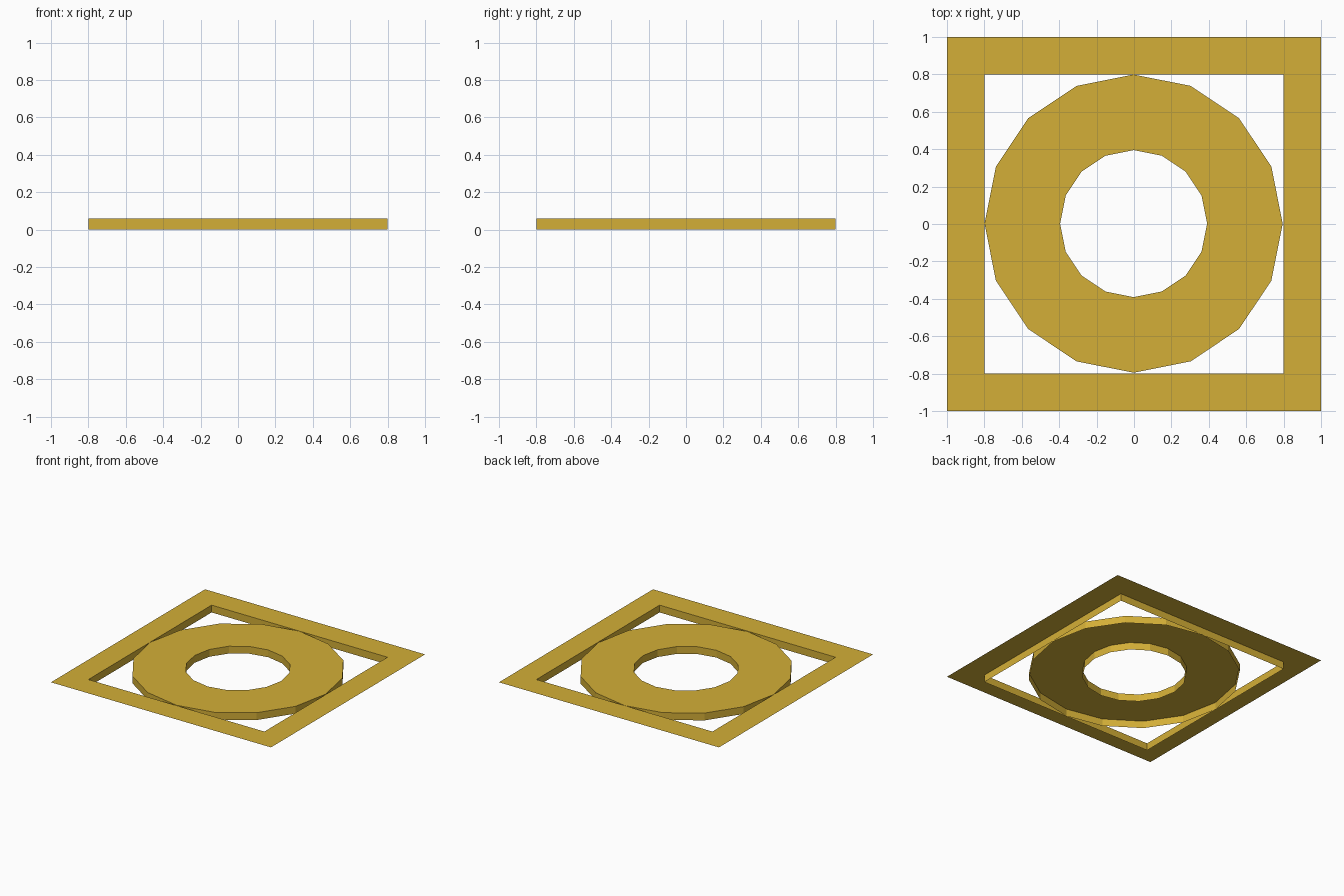
import bpy, bmesh, math

if "Cube" in bpy.data.objects:
    bpy.data.objects.remove(bpy.data.objects["Cube"])

TOP = 0.06

gold = bpy.data.materials.new("gold")
gold.diffuse_color = (0.658, 0.429, 0.038, 1)
gold.use_nodes = True
gold.node_tree.nodes["Principled BSDF"].inputs["Base Color"].default_value = gold.diffuse_color


def loop(n, r, phase=0.0, cx=0.0, cy=0.0):
    """Corner points of a regular n-sided outline, counter-clockwise."""
    return [(cx + r * math.cos(phase + 2 * math.pi * i / n),
             cy + r * math.sin(phase + 2 * math.pi * i / n)) for i in range(n)]


def open_plate(name, outer, inner, outer_wall):
    """Flat top with a hole; walls hang down to the ground, underside open."""
    bm = bmesh.new()
    n = len(outer)

    def ring(pts, z):
        return [bm.verts.new((x, y, z)) for x, y in pts]

    o, i, i0 = ring(outer, TOP), ring(inner, TOP), ring(inner, 0)
    o0 = ring(outer, 0) if outer_wall else None
    for a in range(n):
        b = (a + 1) % n
        bm.faces.new((o[a], o[b], i[b], i[a]))           # top
        bm.faces.new((i[a], i[b], i0[b], i0[a]))         # hole wall
        if outer_wall:
            bm.faces.new((o0[a], o0[b], o[b], o[a]))     # outer wall
    me = bpy.data.meshes.new(name)
    bm.to_mesh(me)
    bm.free()
    me.materials.append(gold)
    ob = bpy.data.objects.new(name, me)
    bpy.context.collection.objects.link(ob)
    return ob


# Square frame: no wall along its outer edge
s = math.sqrt(2)
open_plate("square_frame", loop(4, s, math.pi / 4),
           loop(4, 0.8 * s, math.pi / 4), False)

# Sixteen-sided ring inside the frame
open_plate("round_ring", loop(16, 0.797, 0, -0.002, 0.002),
           loop(16, 0.393, 0, -0.002, 0.002), True)
